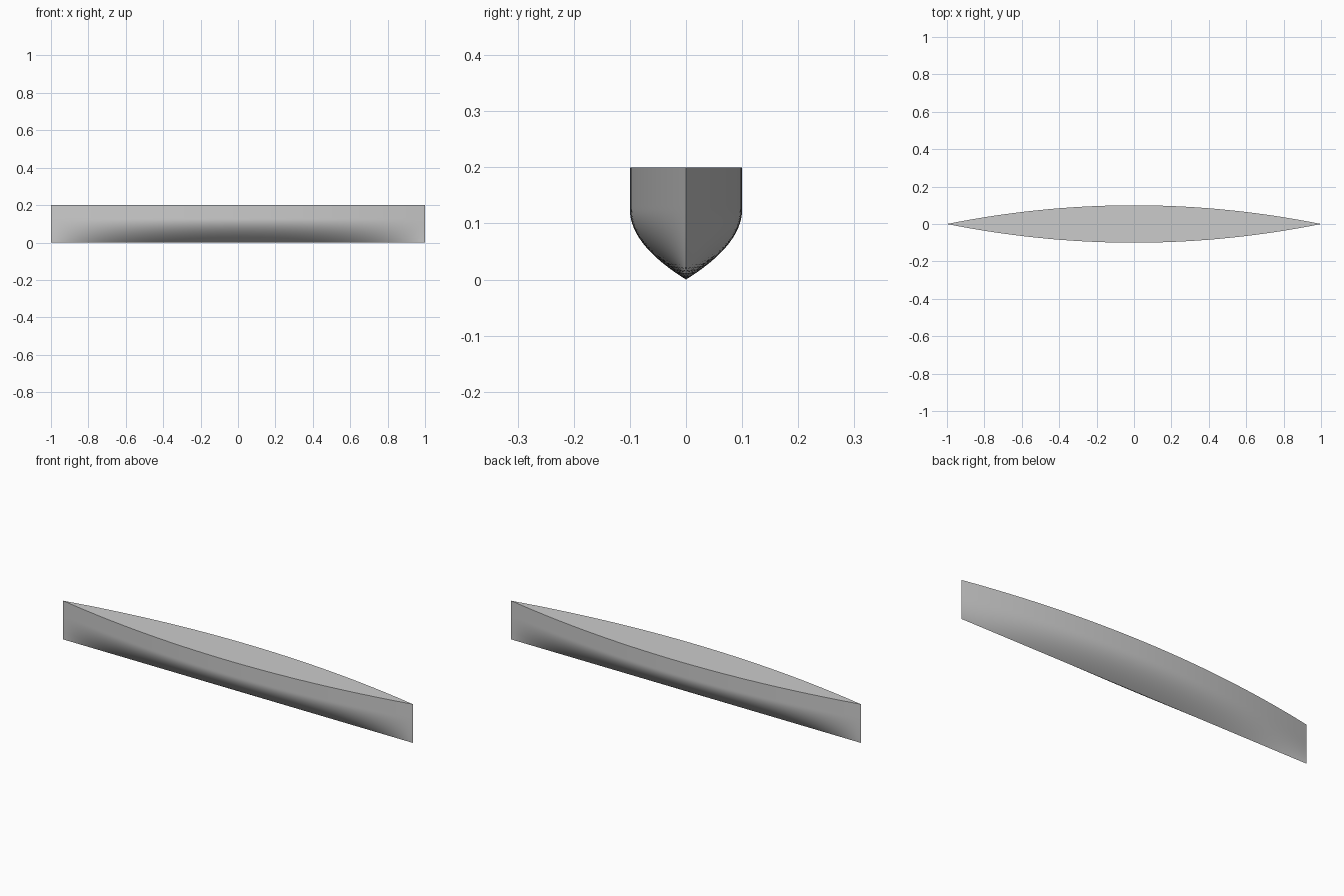
import bpy
import bmesh

cube = bpy.data.objects.get("Cube")
if cube:
    bpy.data.objects.remove(cube, do_unlink=True)

HALF_BEAM, DRAFT, HEIGHT = 0.1, 0.125, 0.2
STATIONS, ROWS = 80, 32

grey = bpy.data.materials.new("hull grey")
grey.use_nodes = True
colour = (0.6, 0.6, 0.6, 1)
grey.diffuse_color = colour
grey.node_tree.nodes["Principled BSDF"].inputs["Base Color"].default_value = colour


def half_width(x, z):
    """Parabolic waterlines and sections, with vertical sides above the draft."""
    depth = max(DRAFT - z, 0) / DRAFT
    return HALF_BEAM * (1 - x * x) * (1 - depth * depth)


# One side of the hull: a grid bent to the hull curve, its last row closing the deck
bm = bmesh.new()
bmesh.ops.create_grid(bm, x_segments=STATIONS, y_segments=ROWS + 1, size=1)
for v in bm.verts:
    row = round((v.co.y + 1) / 2 * (ROWS + 1))
    z = min(row / ROWS, 1) * HEIGHT
    y = 0 if row > ROWS else -half_width(v.co.x, z)
    v.co.y, v.co.z = y, z

# Other side, welded along keel, stems and deck centreline
bmesh.ops.mirror(bm, geom=bm.verts[:] + bm.edges[:] + bm.faces[:],
                 axis='Y', merge_dist=1e-5)
bmesh.ops.remove_doubles(bm, verts=bm.verts, dist=1e-5)
bmesh.ops.dissolve_degenerate(bm, edges=bm.edges, dist=1e-6)
bmesh.ops.recalc_face_normals(bm, faces=bm.faces)

mesh = bpy.data.meshes.new("hull")
bm.to_mesh(mesh)
bm.free()
mesh.materials.append(grey)
hull = bpy.data.objects.new("hull", mesh)
bpy.context.collection.objects.link(hull)

# Smooth sides with crisp keel, stems and deck edge
bpy.ops.object.select_all(action='DESELECT')
hull.select_set(True)
bpy.context.view_layer.objects.active = hull
bpy.ops.object.shade_smooth_by_angle()
